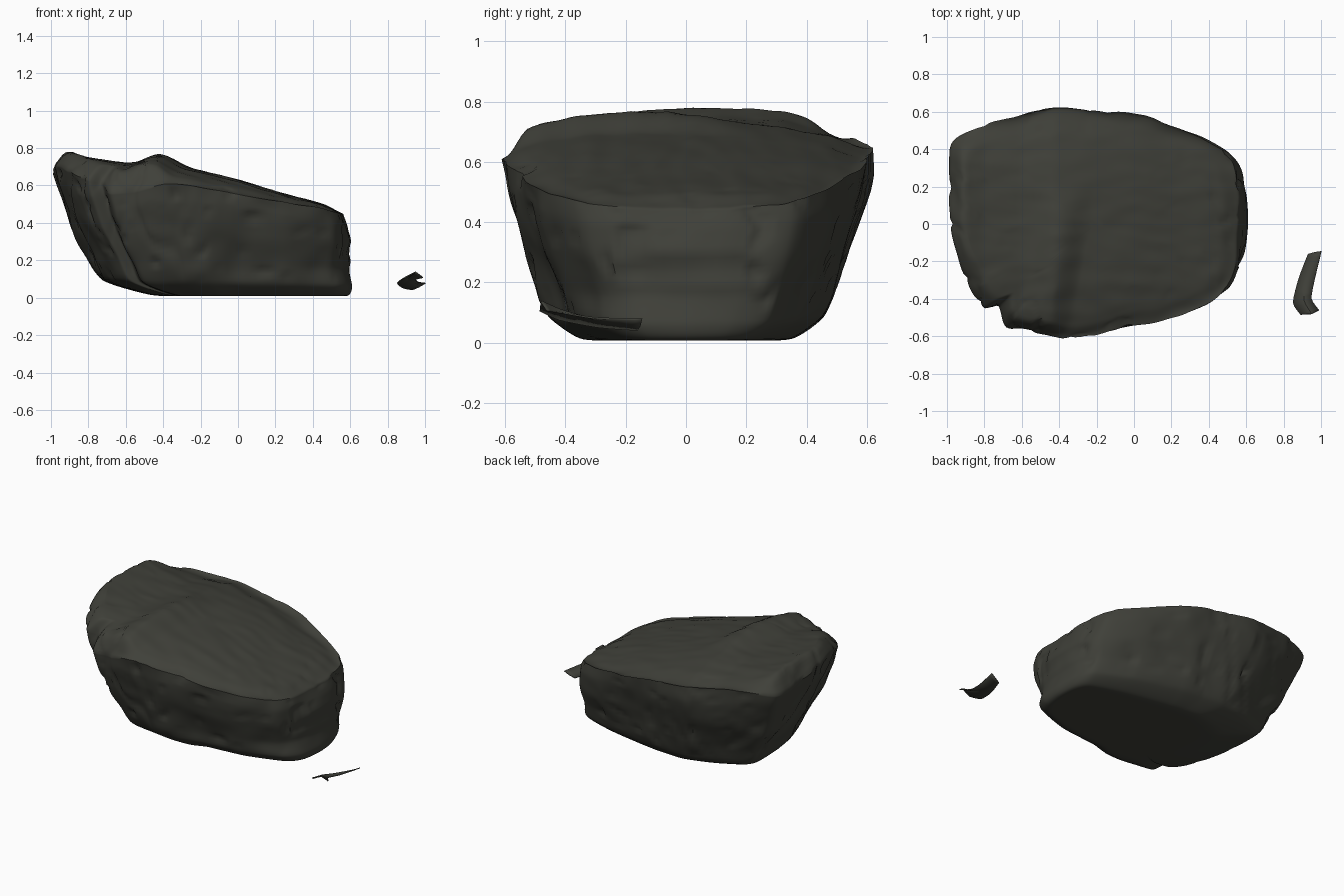
import bpy, bmesh, math
from mathutils import Vector, noise

if "Cube" in bpy.data.objects:
    bpy.data.objects.remove(bpy.data.objects["Cube"], do_unlink=True)

stone = bpy.data.materials.new("dark grey stone")
stone.use_nodes = True
stone.diffuse_color = (0.05, 0.051, 0.041, 1)
bsdf = stone.node_tree.nodes["Principled BSDF"]
bsdf.inputs["Base Color"].default_value = stone.diffuse_color
bsdf.inputs["Roughness"].default_value = 0.9


def spline(points, steps, closed=False):
    """Resample control points with a tight Catmull-Rom curve."""
    pts = [Vector(p) for p in points]
    n = len(pts)
    pick = (lambda i: pts[i % n]) if closed else (lambda i: pts[max(0, min(n - 1, i))])
    out = []
    for i in range(n if closed else n - 1):
        a, b, c, d = (pick(i + k) for k in (-1, 0, 1, 2))
        m0, m1 = (c - a) * 0.35, (d - b) * 0.35
        for s in range(steps):
            t = s / steps
            h = t * t * (3 - 2 * t)
            out.append(b.lerp(c, h) + m0 * (t * (1 - t) ** 2) - m1 * (t * t * (1 - t)))
    if not closed:
        out.append(pts[-1])
    return out


def smooth(lo, hi, v):
    t = max(0, min(1, (v - lo) / (hi - lo)))
    return t * t * (3 - 2 * t)


def finish(name, bm, angle):
    bmesh.ops.recalc_face_normals(bm, faces=bm.faces)
    mesh = bpy.data.meshes.new(name)
    bm.to_mesh(mesh)
    bm.free()
    mesh.materials.append(stone)
    obj = bpy.data.objects.new(name, mesh)
    bpy.context.collection.objects.link(obj)
    bpy.ops.object.select_all(action="DESELECT")
    obj.select_set(True)
    bpy.context.view_layer.objects.active = obj
    bpy.ops.object.shade_smooth_by_angle(angle=math.radians(angle))
    return obj


# Widest outline of the boulder, counter-clockwise from its blunt end
rim = spline([
    (.57, 0, .44), (.56, .22, .45), (.51, .37, .47), (.3, .49, .52),
    (0, .59, .59), (-.22, .61, .62), (-.46, .62, .65), (-.75, .55, .68),
    (-.96, .44, .66), (-.99, .3, .66), (-.98, 0, .7), (-.95, -.17, .7),
    (-.87, -.35, .66), (-.79, -.44, .63), (-.71, -.43, .61), (-.68, -.55, .56),
    (-.54, -.58, .57), (-.38, -.61, .61), (-.2, -.6, .59), (0, -.54, .55),
    (.25, -.49, .51), (.48, -.36, .47), (.55, -.22, .45)], 8, True)

# Wall profile: height, depth scale, high-end scale, blunt-end scale
wall = spline([(.01, .02, .02, .02), (.01, .4, .3, .8), (.025, .58, .48, 1.03),
               (.14, .74, .73, 1.07), (.35, .82, .82, 1.03), (.6, .91, .91, 1.06),
               (.85, .98, .97, 1.04), (1, 1, 1, 1)], 6)

# Height of the sloping top along its length
slope = [(-1, .77), (-.92, .79), (-.8, .75), (-.6, .72), (-.42, .73),
         (-.2, .68), (0, .63), (.3, .54), (.6, .46)]


def top_height(x, y):
    z = slope[-1][1] if x > 0 else slope[0][1]
    for (xa, za), (xb, zb) in zip(slope, slope[1:]):
        if xa <= x <= xb:
            z = za + (zb - za) * (x - xa) / (xb - xa)
    # Raised ledge that breaks off across the slab
    edge = x + .38 - .15 * y
    ledge = smooth(-.16, -.02, edge) * (1 - smooth(0, .14, edge))
    z += .04 * ledge * smooth(.3, -.1, y) * smooth(-.62, -.5, y)
    return z - .09 * abs(y / .6) ** 3


def weather(p):
    """Broad facets, worn pits and fine bedding lines."""
    side = Vector((p.x, p.y * 1.3, 0))
    side = side.normalized() if side.length > .01 else Vector((0, 0, 0))
    on_wall = smooth(.05, .16, p.z) * smooth(.25, .5, Vector((p.x + .2, p.y)).length)
    lump = noise.noise(p * 3.2) * .022 + noise.noise(p * 8) * .009
    crack = smooth(.09, 0, abs(noise.noise(Vector((p.x * 4, p.y * 4, p.z * 1.3)))))
    chip = smooth(.35, .6, noise.noise(p * 13)) * .012
    q = p + side * on_wall * (lump - .012 * crack * smooth(.1, -.5, p.x) - chip)
    q.z += smooth(.3, .5, p.z) * .006 * noise.noise(Vector((p.x * 6, p.y * 14, 0)))
    # Squared socket and shallow hollows in the blunt end
    if p.x > .5:
        socket = smooth(.06, .04, abs(p.y + .18)) * smooth(.1, .07, abs(p.z - .3))
        hollow = smooth(.28, .1, abs(p.y - .05)) * smooth(.06, .01, abs(p.z - .25))
        q.x -= .015 * socket + .015 * hollow
    return q


# Boulder: wall rings followed by rings closing over the top
bm = bmesh.new()
rings = []
for t, depth, high, blunt in wall:
    rings.append([Vector((r.x * (blunt if r.x > 0 else high), r.y * depth,
                          max(.008, t * r.z))) for r in rim])
for k in range(1, 30):
    u = k / 30
    u = u * u * .6 + u * .4
    ring = []
    for r in rim:
        x, y = r.x + (-.2 - r.x) * u, r.y * (1 - u)
        w = smooth(-.07, .13, u) * 1.25 - .25 if u < .13 else 1
        ring.append(Vector((x, y, r.z + (top_height(x, y) - r.z) * max(0, w))))
    rings.append(ring)
verts = [[bm.verts.new(weather(p)) for p in ring] for ring in rings]
n = len(rim)
for low, up in zip(verts, verts[1:]):
    for i in range(n):
        j = (i + 1) % n
        bm.faces.new((low[i], low[j], up[j], up[i]))
bm.faces.new(verts[0])
bm.faces.new(verts[-1])
finish("boulder", bm, 45)

# Loose curved flake lying beside the blunt end
rows = [[(.93, -.16, .045), (.965, -.15, .06), (1, -.145, .08)],
        [(.88, -.29, .055), (.92, -.3, .08), (.965, -.3, .085)],
        [(.85, -.42, .08), (.91, -.41, .11), (.95, -.4, .1)],
        [(.89, -.485, .11), (.95, -.48, .14), (.99, -.46, .11)]]
columns = [spline(c, 4) for c in zip(*rows)]
bm = bmesh.new()
flake = [[bm.verts.new(p) for p in col] for col in columns]
for a, b in zip(flake, flake[1:]):
    for i in range(len(a) - 1):
        bm.faces.new((a[i], a[i + 1], b[i + 1], b[i]))
obj = finish("stone_flake", bm, 30)
thick = obj.modifiers.new("thickness", "SOLIDIFY")
thick.thickness = .006
